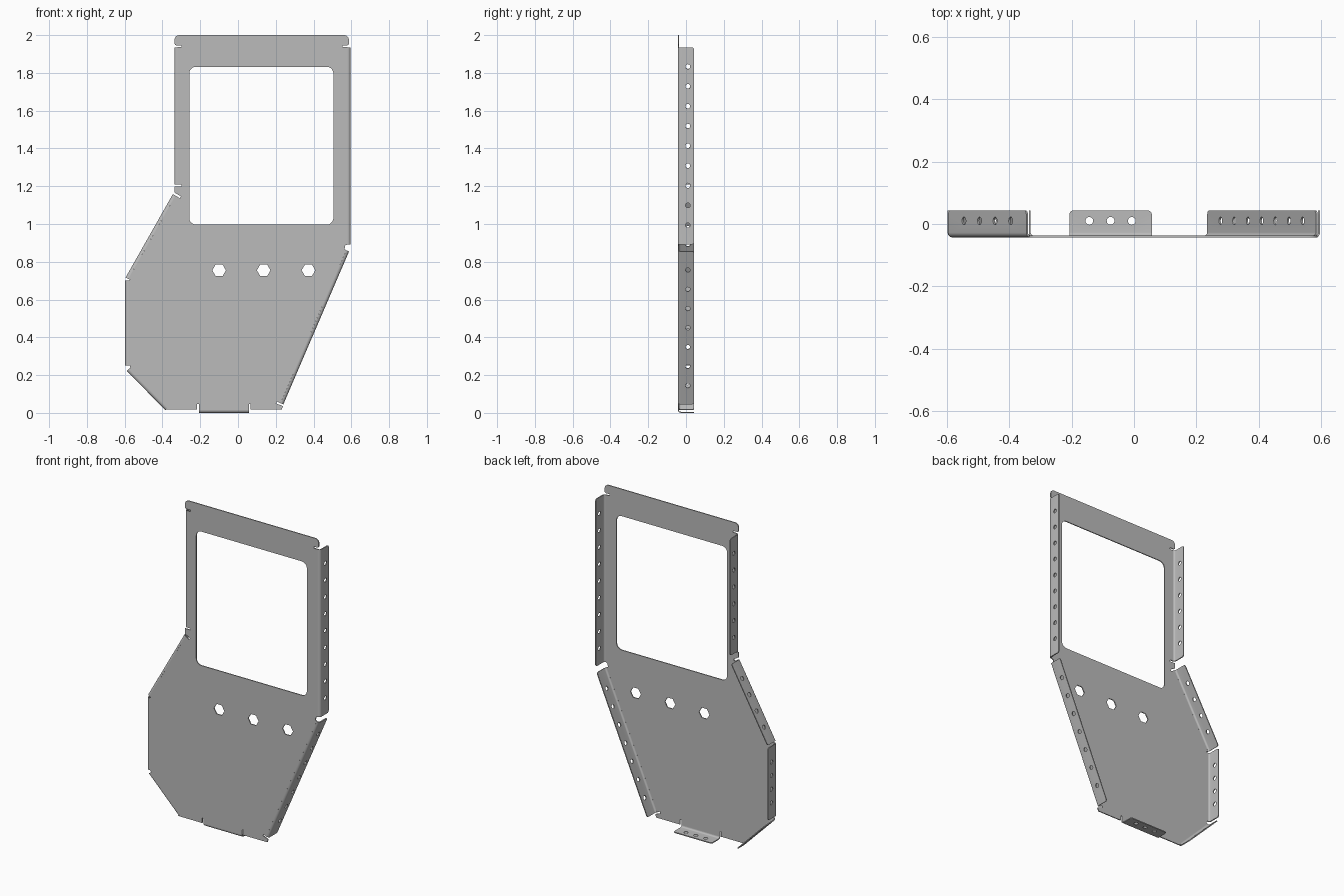
import bpy, bmesh, math
from mathutils import Vector

if "Cube" in bpy.data.objects:
    bpy.data.objects.remove(bpy.data.objects["Cube"], do_unlink=True)

FRONT, BACK = -0.043, 0.043   # depth range
T = 0.006                     # sheet thickness
R = 0.016                     # outer bend radius
ARC = R * math.pi / 2

steel = bpy.data.materials.new("grey_steel")
steel.use_nodes = True
GREY = (0.5, 0.5, 0.5, 1)
steel.diffuse_color = GREY
steel.node_tree.nodes["Principled BSDF"].inputs["Base Color"].default_value = GREY


def ring(x, y, r, sides=16):
    """Regular polygon hole."""
    return [(x + r * math.cos(math.tau * i / sides),
             y + r * math.sin(math.tau * i / sides)) for i in range(sides)]


def rounded(points, radii, steps=5):
    """Polygon with selected corners rounded off."""
    out = []
    for i, p in enumerate(points):
        r = radii.get(i, 0)
        p = Vector(p)
        if not r:
            out.append(p)
            continue
        a = p + (Vector(points[i - 1]) - p).normalized() * r
        b = p + (Vector(points[(i + 1) % len(points)]) - p).normalized() * r
        for k in range(steps + 1):
            t = k / steps * math.pi / 2
            out.append(a + (p - a) * math.sin(t) + (b - p) * (1 - math.cos(t)))
    return out


def sheet(loops):
    """Flat sheet of thickness T, first loop outside, the others holes."""
    bm = bmesh.new()
    for loop in loops:
        vs = [bm.verts.new((p[0], p[1], 0)) for p in loop]
        for i, v in enumerate(vs):
            bm.edges.new((vs[i - 1], v))
    bmesh.ops.triangle_fill(bm, use_beauty=True, use_dissolve=False,
                            edges=bm.edges[:], normal=(0, 0, 1))
    ext = bmesh.ops.extrude_face_region(bm, geom=bm.faces[:], use_keep_orig=True)
    bmesh.ops.translate(bm, vec=(0, 0, T),
                        verts=[g for g in ext["geom"] if isinstance(g, bmesh.types.BMVert)])
    return bm


def finish(name, bm):
    bmesh.ops.recalc_face_normals(bm, faces=bm.faces[:])
    for f in bm.faces:
        f.smooth = True
    for e in bm.edges:
        e.smooth = len(e.link_faces) == 2 and e.calc_face_angle(0) < 0.6
    mesh = bpy.data.meshes.new(name)
    bm.to_mesh(mesh)
    bm.free()
    mesh.materials.append(steel)
    bpy.context.collection.objects.link(bpy.data.objects.new(name, mesh))


def flange(name, a, b, holes, pitch):
    """Perforated strip along a-b (clockwise round the panel), folded backwards."""
    a, b = Vector(a), Vector(b)
    length = (b - a).length
    d = (b - a) / length
    n = Vector((-d.y, d.x))
    end = ARC + BACK - FRONT - R
    row = ARC + 0.01 - FRONT - R
    outline = rounded([(0, 0), (length, 0), (length, end), (0, end)], {2: 0.012, 3: 0.012})
    loops = [outline]
    for i in range(holes):
        loops.append(ring(length / 2 + (i - (holes - 1) / 2) * pitch, row, 0.0125))
    bm = sheet(loops)
    # crease lines, then the fold
    for k in range(1, 7):
        bmesh.ops.bisect_plane(bm, geom=bm.verts[:] + bm.edges[:] + bm.faces[:],
                               plane_co=(0, ARC * k / 6, 0), plane_no=(0, 1, 0))
    for v in bm.verts:
        u, s, w = v.co
        t = min(s, ARC) / R
        p = a + d * u + n * ((R - w) * math.sin(t) - R)
        y = FRONT + R - (R - w) * math.cos(t) + max(0, s - ARC)
        v.co = (p.x, y, p.y)
    finish(name, bm)


# Main panel with relief slits, window and hexagonal holes
outline = [
    (-0.336, 2), (0.587, 2), (0.587, 1.946), (0.553, 1.946), (0.553, 1.936),
    (0.58, 1.936), (0.58, 0.892), (0.567, 0.886), (0.564, 0.866), (0.573, 0.861),
    (0.225, 0.051), (0.206, 0.06), (0.202, 0.05), (0.238, 0.036), (0.231, 0.017),
    (0.067, 0.017), (0.067, 0.048), (0.057, 0.048), (0.057, 0.016),
    (-0.207, 0.016), (-0.207, 0.048), (-0.217, 0.048), (-0.217, 0.017),
    (-0.385, 0.017), (-0.372, 0.025), (-0.579, 0.233), (-0.57, 0.238), (-0.573, 0.25),
    (-0.581, 0.25), (-0.581, 0.7), (-0.571, 0.704), (-0.581, 0.709),
    (-0.331, 1.15), (-0.308, 1.136), (-0.302, 1.146), (-0.337, 1.167),
    (-0.337, 1.198), (-0.298, 1.198), (-0.298, 1.208), (-0.321, 1.208),
    (-0.321, 1.936), (-0.298, 1.936), (-0.298, 1.946), (-0.336, 1.946)]
corners = {0: 0.025, 1: 0.025, 2: 0.01, len(outline) - 1: 0.01}
window = rounded([(-0.258, 0.997), (0.505, 0.997), (0.505, 1.832), (-0.258, 1.832)],
                 {i: 0.035 for i in range(4)})
hexes = [ring(x, 0.755, 0.036, 6) for x in (-0.1, 0.136, 0.373)]
panel = sheet([rounded(outline, corners), window] + hexes)
for v in panel.verts:
    v.co = (v.co.x, FRONT + v.co.z, v.co.y)
finish("panel", panel)

# Folded edge flanges
flange("upper_left_flange", (0.596, 1.935), (0.596, 0.892), 9, 0.105)
flange("lower_left_flange", (0.588, 0.855), (0.24, 0.045), 7, 0.111)
flange("bottom_flange", (0.057, 0), (-0.207, 0), 3, 0.068)
flange("lower_right_corner_flange", (-0.383, 0.014), (-0.59, 0.222), 2, 0.1)
flange("lower_right_flange", (-0.597, 0.25), (-0.597, 0.7), 4, 0.085)
flange("sloped_right_flange", (-0.595, 0.717), (-0.345, 1.158), 4, 0.101)
flange("upper_right_flange", (-0.337, 1.208), (-0.337, 1.935), 6, 0.105)
